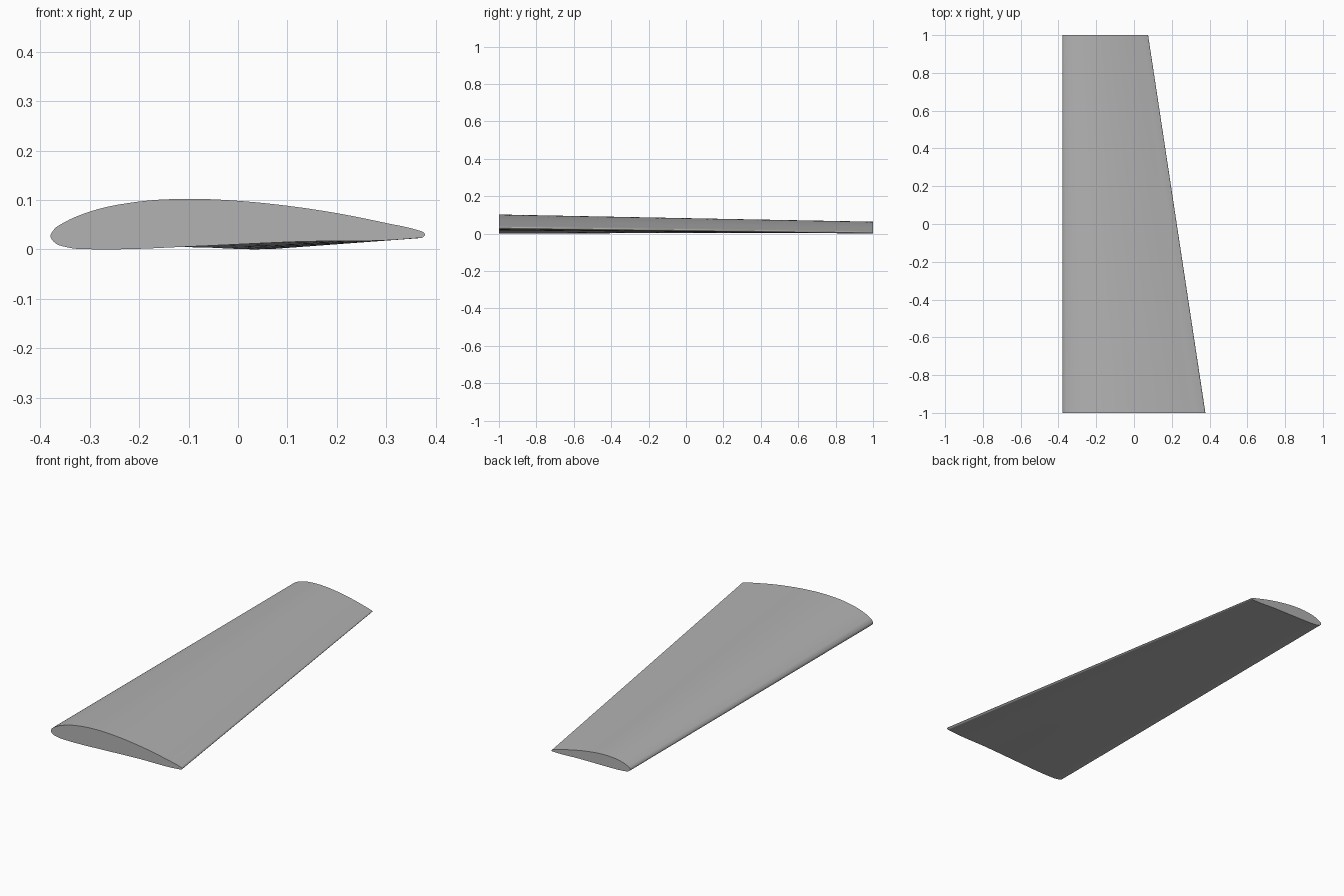
import bpy
import bmesh
import math
from mathutils import Vector, Matrix

cube = bpy.data.objects.get("Cube")
if cube:
    bpy.data.objects.remove(cube, do_unlink=True)

grey = bpy.data.materials.new("light grey")
grey.use_nodes = True
colour = (0.45, 0.45, 0.45, 1)
grey.diffuse_color = colour
grey.node_tree.nodes["Principled BSDF"].inputs["Base Color"].default_value = colour

# Root airfoil outline: over the top from nose to tail, then back underneath
OUTLINE = [(-.379, .028), (-.371, .043), (-.35, .057), (-.3, .078), (-.2, .0985),
           (-.1, .104), (0, .100), (.1, .090), (.2, .075), (.3, .055),
           (.364, .0405), (.374, .037), (.378, .031), (.373, .026), (.36, .0245),
           (.12, .0175), (-.1, .0075), (-.22, .0025), (-.29, .002), (-.345, .006), (-.37, .015)]
NOSE = Vector(OUTLINE[0])
TIP_SCALE = 0.6
TIP_TWIST = math.radians(-3.0)
STEPS = 5
SPANS = 8


def smooth_loop(points, steps):
    """Closed Catmull-Rom curve through the points."""
    pts = [Vector(p) for p in points]
    n = len(pts)
    result = []
    for i in range(n):
        a, b, c, d = (pts[(i + k) % n] for k in (-1, 0, 1, 2))
        # Tangents follow chord lengths so uneven spacing stays smooth
        ab, bc, cd = (b - a).length, (c - b).length, (d - c).length
        m1 = ((b - a) / ab * bc + (c - b) / bc * ab) / (ab + bc) * bc
        m2 = ((c - b) / bc * cd + (d - c) / cd * bc) / (bc + cd) * bc
        for s in range(steps):
            t = s / steps
            h = t * t * (3 - 2 * t)
            result.append(b * (1 - h) + c * h + m1 * t * (1 - t) ** 2 - m2 * t * t * (1 - t))
    return result


# Root and tip sections; the tip is smaller and twisted about the nose
root = smooth_loop(OUTLINE, STEPS)
twist = Matrix.Rotation(TIP_TWIST, 2)
tip = [NOSE + twist @ (p - NOSE) * TIP_SCALE for p in root]
floor = min(p.y for p in root + tip)

# Wing skin lofted along the span, closed by flat end caps
bm = bmesh.new()
rings = []
for k in range(SPANS + 1):
    t = k / SPANS
    ring = [r.lerp(q, t) for r, q in zip(root, tip)]
    rings.append([bm.verts.new((p.x, 2 * t - 1, p.y - floor)) for p in ring])
n = len(root)
for low, high in zip(rings, rings[1:]):
    for i in range(n):
        j = (i + 1) % n
        bm.faces.new((low[i], low[j], high[j], high[i]))
bm.faces.new(rings[0])
bm.faces.new(rings[-1])
bmesh.ops.recalc_face_normals(bm, faces=bm.faces)
mesh = bpy.data.meshes.new("wing")
bm.to_mesh(mesh)
bm.free()
mesh.materials.append(grey)

wing = bpy.data.objects.new("wing", mesh)
bpy.context.collection.objects.link(wing)
bpy.ops.object.select_all(action="DESELECT")
wing.select_set(True)
bpy.context.view_layer.objects.active = wing
bpy.ops.object.shade_smooth_by_angle(angle=math.radians(40))
